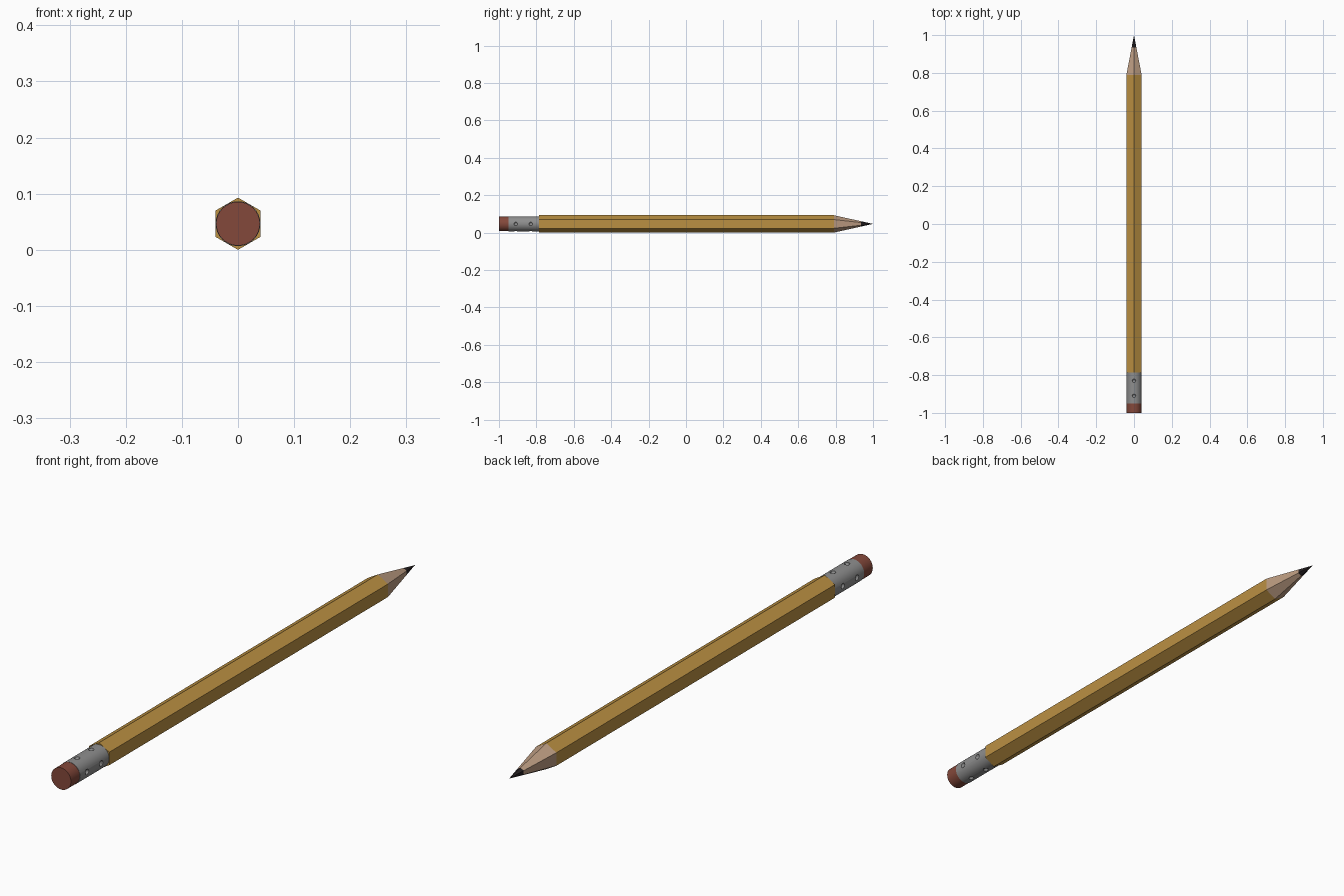
import bpy, math
from mathutils import Vector

if "Cube" in bpy.data.objects:
    bpy.data.objects.remove(bpy.data.objects["Cube"])

R = 0.0465   # hexagon corner radius
Z = 0.0465   # axis height


def mat(name, rgb):
    m = bpy.data.materials.new(name)
    m.diffuse_color = (*rgb, 1)
    m.use_nodes = True
    m.node_tree.nodes["Principled BSDF"].inputs["Base Color"].default_value = m.diffuse_color
    return m


yellow = mat("yellow_paint", (0.50, 0.28, 0.055))
wood = mat("bare_wood", (0.50, 0.33, 0.22))
lead = mat("graphite", (0.018, 0.014, 0.015))
metal = mat("grey_metal", (0.27, 0.27, 0.27))
pink = mat("eraser_red", (0.23, 0.065, 0.043))


def lathe(name, sides, rings, m, smooth=False):
    """Closed solid along y from (y, radius) rings; radius 0 makes a point."""
    verts, faces, prev = [], [], None
    for y, r in rings:
        n = sides if r > 0 else 1
        start = len(verts)
        for i in range(n):
            a = 2 * math.pi * i / sides
            verts.append((r * math.sin(a), y, Z + r * math.cos(a)))
        cur = [start + i % n for i in range(sides)]
        if prev:
            for i in range(sides):
                j = (i + 1) % sides
                f = [prev[i], prev[j], cur[j], cur[i]]
                faces.append(list(dict.fromkeys(f)))
        elif n > 1:
            faces.append(cur[::-1])
        prev = cur
    if rings[-1][1] > 0:
        faces.append(prev)
    me = bpy.data.meshes.new(name)
    me.from_pydata(verts, [], faces)
    me.materials.append(m)
    ob = bpy.data.objects.new(name, me)
    bpy.context.collection.objects.link(ob)
    # consistent outward normals
    import bmesh
    bm = bmesh.new()
    bm.from_mesh(me)
    bmesh.ops.recalc_face_normals(bm, faces=bm.faces)
    bm.to_mesh(me)
    bm.free()
    if smooth:
        bpy.ops.object.select_all(action='DESELECT')
        ob.select_set(True)
        bpy.context.view_layer.objects.active = ob
        bpy.ops.object.shade_smooth_by_angle(angle=math.radians(30))
    return ob


# Hexagonal shaft, sharpened wood and lead point
TIP, LEAD = 0.79, 0.935
r_lead = R * (1 - LEAD) / (1 - TIP)
lathe("shaft", 6, [(-0.785, R), (TIP, R)], yellow)
lathe("sharpened_wood", 6, [(TIP, R), (LEAD, r_lead)], wood)
lathe("lead_point", 6, [(LEAD, r_lead), (1.0, 0)], lead)

# Eraser and metal band
lathe("eraser", 32, [(-1.0, 0.039), (-0.95, 0.039)], pink, True)
band = lathe("metal_band", 32, [(-0.95, 0.04), (-0.785, 0.04)], metal, True)

# Crimp dents: two rings of four, cut out of the band
for y in (-0.91, -0.83):
    for k in range(4):
        a = k * math.pi / 2
        bpy.ops.mesh.primitive_uv_sphere_add(
            segments=12, ring_count=8, radius=0.01,
            location=(0.041 * math.sin(a), y, Z + 0.041 * math.cos(a)))
        cut = bpy.context.object
        cut.name = "dent_cutter"
        cut.data.materials.append(metal)
        cut.hide_render = True
        cut.hide_set(True)
        b = band.modifiers.new("dent", 'BOOLEAN')
        b.operation = 'DIFFERENCE'
        b.solver = 'EXACT'
        b.object = cut
